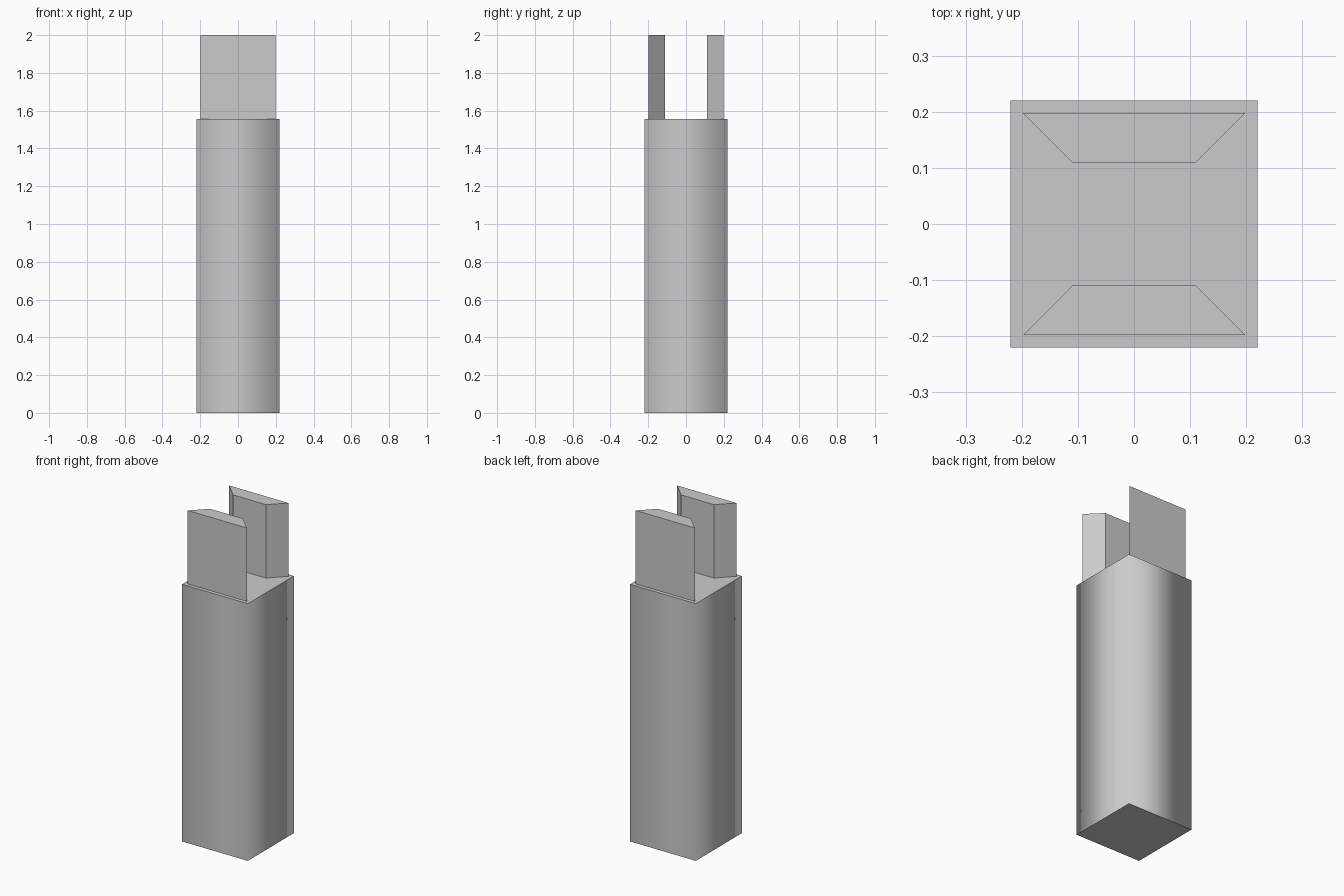
import bpy

if "Cube" in bpy.data.objects:
    bpy.data.objects.remove(bpy.data.objects["Cube"])


def prism(name, profile, z0, z1, smooth_sides=False):
    """Extrude a counter-clockwise xy profile from z0 to z1."""
    n = len(profile)
    verts = [(x, y, z) for z in (z0, z1) for x, y in profile]
    faces = [tuple(reversed(range(n))), tuple(range(n, 2 * n))]
    faces += [(i, (i + 1) % n, n + (i + 1) % n, n + i) for i in range(n)]
    mesh = bpy.data.meshes.new(name)
    mesh.from_pydata(verts, [], faces)
    if smooth_sides:
        # sides shade round the corners, the end caps stay crisp
        for poly in mesh.polygons:
            poly.use_smooth = abs(poly.normal.z) < 0.5
    mesh.update()
    obj = bpy.data.objects.new(name, mesh)
    bpy.context.collection.objects.link(obj)
    return obj


BODY, TOP = 0.22, 1.556

# square post body
prism("post_body", [(-BODY, -BODY), (BODY, -BODY), (BODY, BODY), (-BODY, BODY)],
      0, TOP, smooth_sides=True)

# two upright prongs with bevelled inner corners
front = [(-0.198, -0.198), (0.198, -0.198), (0.11, -0.11), (-0.11, -0.11)]
back = [(-x, -y) for x, y in front]
for name, profile in (("front_prong", front), ("back_prong", back)):
    prism(name, profile, TOP, 2.0)
